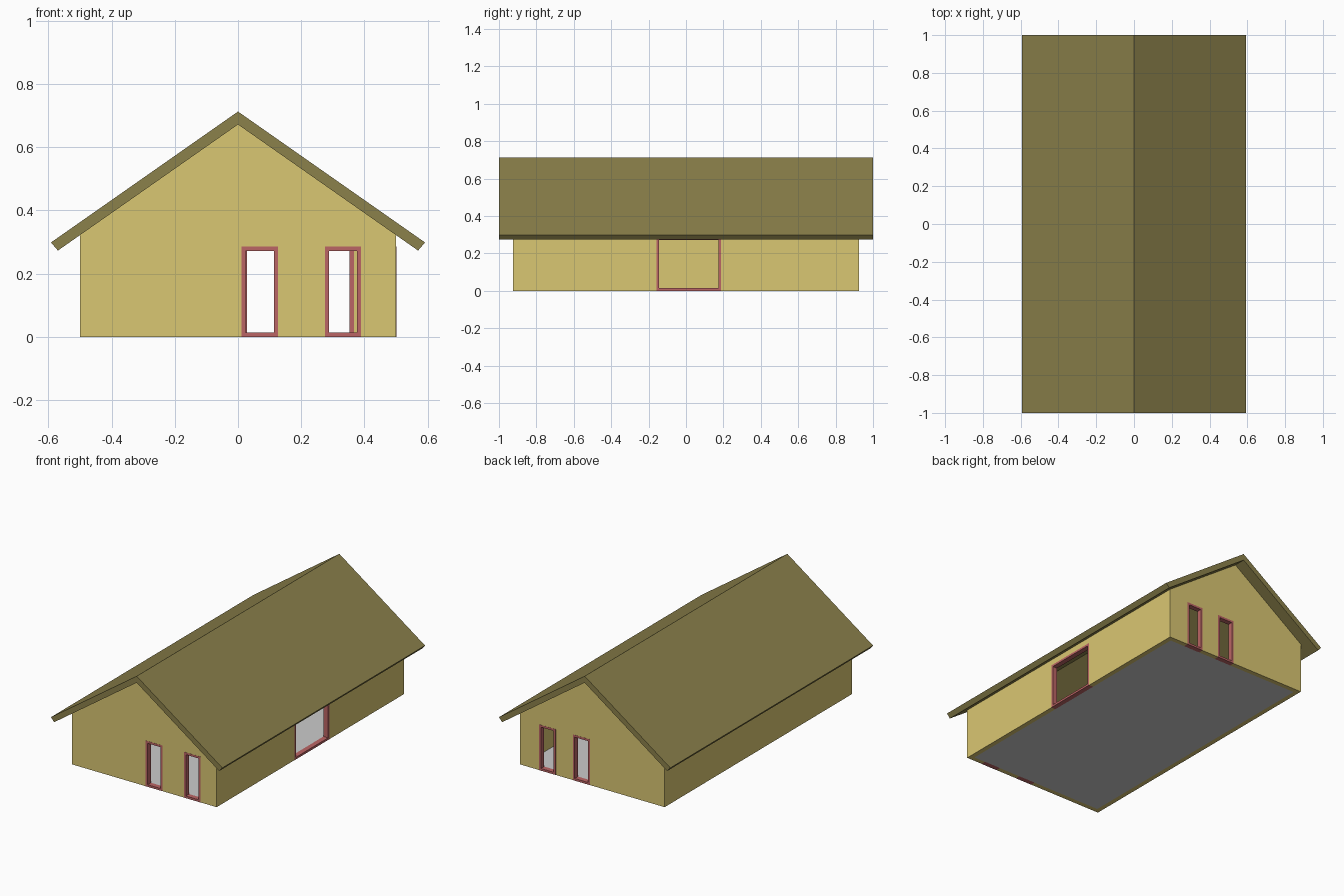
import bpy
from mathutils import Vector

if "Cube" in bpy.data.objects:
    bpy.data.objects.remove(bpy.data.objects["Cube"])

W, L, T = 0.5, 0.925, 0.03          # half width, half length, wall thickness
SLOPE, APEX, RIDGE = 0.7, 0.672, 0.713
DOOR_H, FRAME = 0.285, 0.0135


def material(name, color):
    m = bpy.data.materials.new(name)
    m.diffuse_color = (*color, 1)
    m.use_nodes = True
    m.node_tree.nodes["Principled BSDF"].inputs["Base Color"].default_value = m.diffuse_color
    return m


wall_mat = material("wall_yellow", (0.70, 0.57, 0.17))
roof_mat = material("roof_olive", (0.26, 0.22, 0.07))
frame_mat = material("frame_red", (0.50, 0.13, 0.13))


def prism(name, profile, offset, depth, mat=None):
    """Extrude a closed planar profile along the depth vector."""
    n = len(profile)
    base = [Vector(p) + Vector(offset) for p in profile]
    verts = base + [v + Vector(depth) for v in base]
    faces = [list(range(n)), list(range(n, 2 * n))[::-1]]
    faces += [[i, i + n, (i + 1) % n + n, (i + 1) % n] for i in range(n)]
    mesh = bpy.data.meshes.new(name)
    mesh.from_pydata(verts, [], faces)
    ob = bpy.data.objects.new(name, mesh)
    bpy.context.collection.objects.link(ob)
    # consistent outward normals
    import bmesh
    bm = bmesh.new()
    bm.from_mesh(mesh)
    bmesh.ops.recalc_face_normals(bm, faces=bm.faces)
    bm.to_mesh(mesh)
    bm.free()
    if mat:
        mesh.materials.append(mat)
    return ob


def box(name, lo, hi, mat=None):
    (x0, y0, z0), (x1, y1, z1) = lo, hi
    return prism(name, [(x0, y0, z0), (x1, y0, z0), (x1, y1, z0), (x0, y1, z0)],
                 (0, 0, 0), (0, 0, z1 - z0), mat)


def cut(target, cutter):
    mod = target.modifiers.new("opening", 'BOOLEAN')
    mod.operation, mod.solver, mod.object = 'DIFFERENCE', 'EXACT', cutter
    bpy.context.view_layer.objects.active = target
    bpy.ops.object.modifier_apply(modifier=mod.name)
    bpy.data.objects.remove(cutter)


# Gabled wall shell
eave = APEX - SLOPE * W
walls = prism("walls", [(-W, 0, 0), (W, 0, 0), (W, 0, eave), (0, 0, APEX), (-W, 0, eave)],
              (0, -L, 0), (0, 2 * L, 0), wall_mat)
cut(walls, box("room_cutter", (-W + T, -L + T, -0.1), (W - T, L - T, 1)))

# Door and window openings, each lined with a frame
openings = [
    ("front_door_frame_a", 'y', -L, 0.011, 0.127),
    ("front_door_frame_b", 'y', -L, 0.275, 0.390),
    ("back_door_frame_a", 'y', L - T, 0.015, 0.134),
    ("back_door_frame_b", 'y', L - T, 0.252, 0.367),
    ("side_opening_frame", 'x', W - T, -0.157, 0.187),
]
for name, axis, start, a, b in openings:
    def at(u, d, z):
        return (u, d, z) if axis == 'y' else (d, u, z)
    cut(walls, box("opening_cutter", at(a, start - 0.02, -0.1), at(b, start + T + 0.02, DOOR_H)))
    outline = [at(a, 0, 0), at(b, 0, 0), at(b, 0, DOOR_H), at(a, 0, DOOR_H)]
    frame = prism(name, outline, at(0, start - 0.001, 0), at(0, T + 0.002, 0), frame_mat)
    cut(frame, box("frame_cutter", at(a + FRAME, start - 0.05, FRAME),
                   at(b - FRAME, start + T + 0.05, DOOR_H - FRAME)))

# Floor slab
box("floor", (-W + T, -L + T, 0), (W - T, L - T, 0.01))

# Roof with overhanging square-cut eaves
xo, xi = 0.592, 0.570
prism("roof", [(0, 0, RIDGE), (xo, 0, RIDGE - SLOPE * xo), (xi, 0, APEX - SLOPE * xi),
               (0, 0, APEX), (-xi, 0, APEX - SLOPE * xi), (-xo, 0, RIDGE - SLOPE * xo)],
      (0, -1, 0), (0, 2, 0), roof_mat)
